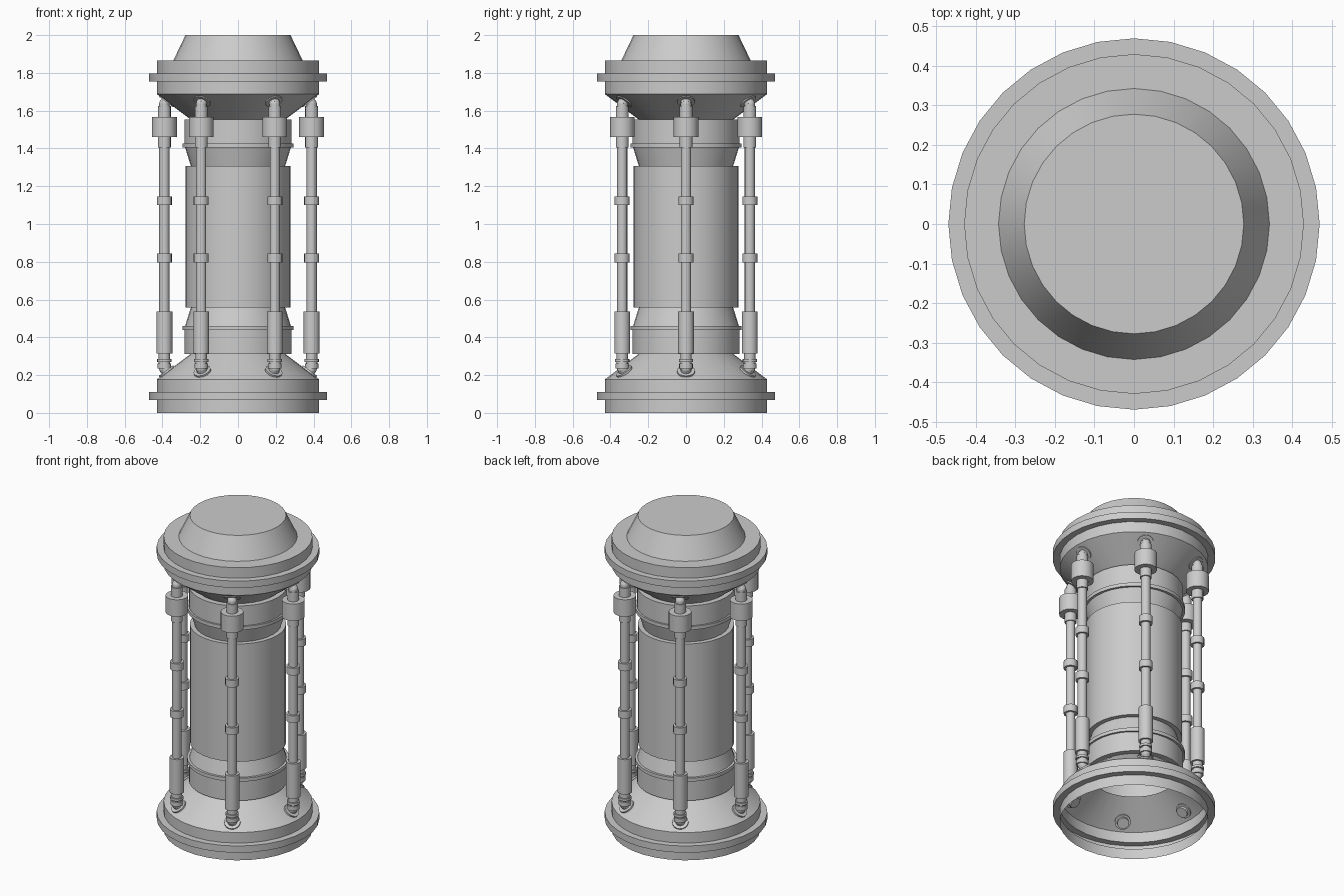
import bpy, bmesh
from math import cos, sin, tau
from mathutils import Matrix, Vector

if "Cube" in bpy.data.objects:
    bpy.data.objects.remove(bpy.data.objects["Cube"])

H = 1.865  # bottom and top halves mirror around H / 2


def lathe(bm, profile, sides, matrix=Matrix(), cap_start=True, cap_end=True):
    """Revolve (radius, height) points around local z."""
    rings = [[bm.verts.new(matrix @ Vector((r * cos(tau * i / sides), r * sin(tau * i / sides), z)))
              for i in range(sides)] for r, z in profile]
    for a, b in zip(rings, rings[1:]):
        for i in range(sides):
            j = (i + 1) % sides
            bm.faces.new((a[i], a[j], b[j], b[i]))
    if cap_start:
        bm.faces.new(rings[0][::-1])
    if cap_end:
        bm.faces.new(rings[-1])


def finish(bm, name):
    mesh = bpy.data.meshes.new(name)
    bm.to_mesh(mesh)
    bm.free()
    obj = bpy.data.objects.new(name, mesh)
    bpy.context.collection.objects.link(obj)
    bpy.ops.object.select_all(action='DESELECT')
    obj.select_set(True)
    bpy.context.view_layer.objects.active = obj
    bpy.ops.object.shade_smooth_by_angle(angle=0.5)
    return obj


# Central shell: open hollow base, stepped column, capped head
lower = [(.43, 0), (.43, .067), (.47, .067), (.47, .11), (.43, .11), (.43, .177),
         (.25, .312), (.284, .312), (.284, .438), (.295, .438), (.295, .46),
         (.28, .46), (.25, .557), (.278, .557)]
upper = [(r, H - z) for r, z in reversed(lower)]
bm = bmesh.new()
lathe(bm, lower + upper + [(.343, H), (.278, 2.0)], 32, cap_start=False)
finish(bm, "column_body")

# Support rod: shaft with sleeves and rings
rod_profile = [
    (.028, .235), (.036, .235), (.036, .262), (.03, .262), (.03, .27), (.038, .27), (.038, .285),
    (.03, .285), (.03, .315), (.042, .315), (.042, .537), (.027, .537),
    (.027, .797), (.04, .797), (.04, .843), (.027, .843),
    (.027, 1.1), (.04, 1.1), (.04, 1.146), (.027, 1.146),
    (.027, 1.405), (.034, 1.405), (.034, 1.46), (.066, 1.46), (.066, 1.567),
    (.034, 1.567), (.034, 1.625), (.028, 1.625), (.028, 1.635)]
# Elbow stub with a collar that sits on the cone
elbow_profile = [(.028, 0), (.028, .014), (.047, .014), (.047, .034), (.034, .034), (.034, .05)]

for k in range(6):
    place = Matrix.Rotation(tau * k / 6, 4, 'Z') @ Matrix.Translation((.39, 0, 0))
    bm = bmesh.new()
    lathe(bm, rod_profile, 16, place)
    for z, s in ((.235, -1), (H - .23, 1)):
        aim = Vector((-.6, 0, .8 * s)).to_track_quat('Z', 'Y').to_matrix().to_4x4()
        joint = place @ Matrix.Translation((0, 0, z))
        lathe(bm, elbow_profile, 16, joint @ aim)
        bmesh.ops.create_uvsphere(bm, u_segments=16, v_segments=8, radius=.028, matrix=joint)
    finish(bm, f"support_rod_{k + 1}")
